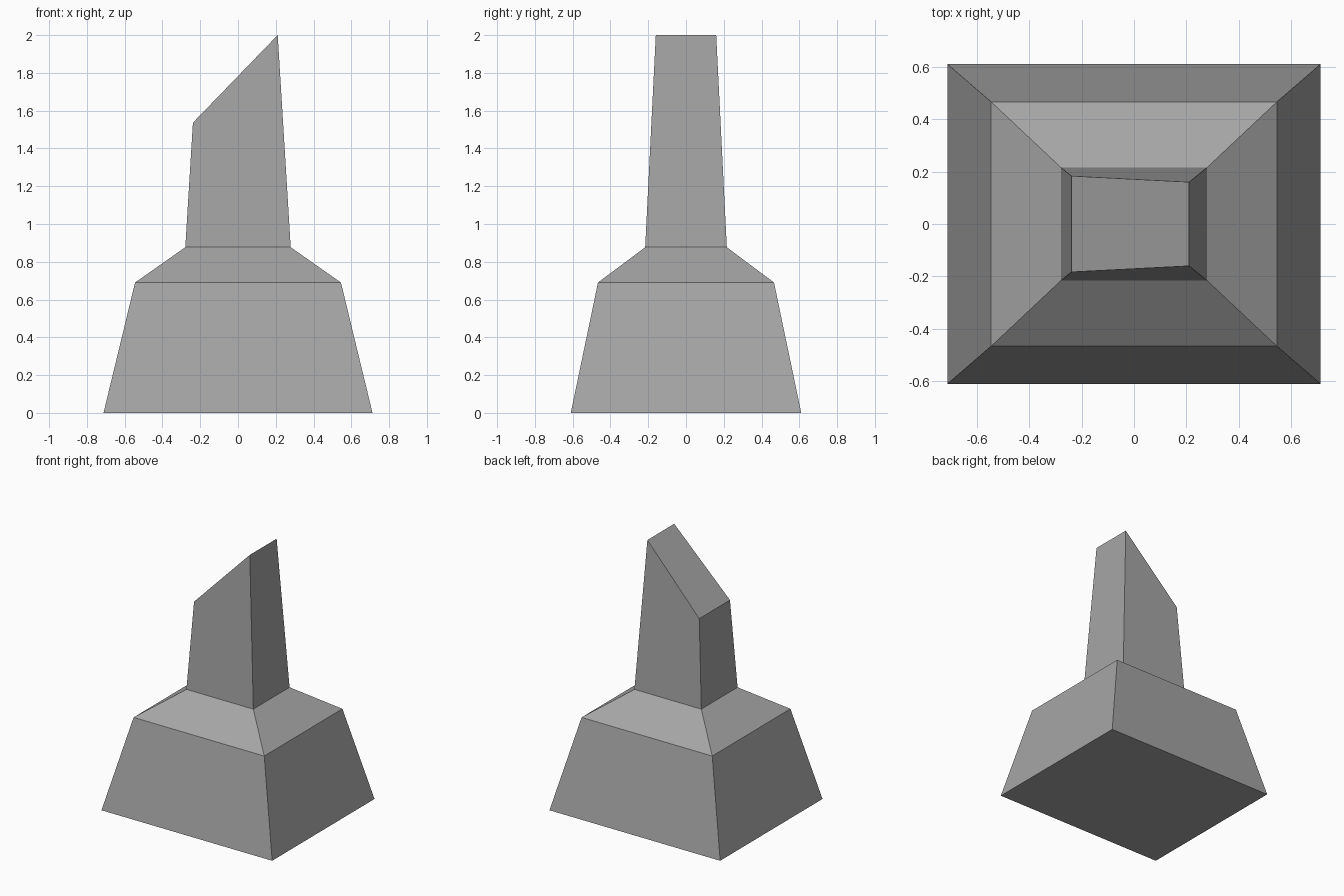
import bpy
import bmesh
from mathutils import Vector

if "Cube" in bpy.data.objects:
    bpy.data.objects.remove(bpy.data.objects["Cube"])

# Single grey stone colour
stone = bpy.data.materials.new("grey_stone")
stone.diffuse_color = (0.38, 0.38, 0.38, 1)
stone.use_nodes = True
stone.node_tree.nodes["Principled BSDF"].inputs["Base Color"].default_value = stone.diffuse_color

# Rectangular cross-sections from the ground up: half width, half depth, height
sections = [
    (0.712, 0.61, 0.0),      # foot of plinth
    (0.545, 0.466, 0.69),    # plinth shoulder
    (0.279, 0.216, 0.877),   # foot of shaft
    (0.198, 0.150, 2.2),     # uncut shaft top
]

bm = bmesh.new()
rings = [[bm.verts.new((sx * x, sy * y, z))
          for sx, sy in ((-1, -1), (1, -1), (1, 1), (-1, 1))]
         for x, y, z in sections]
for low, high in zip(rings, rings[1:]):
    for i in range(4):
        j = (i + 1) % 4
        bm.faces.new((low[i], low[j], high[j], high[i]))
bm.faces.new(rings[0][::-1])
bm.faces.new(rings[-1])

# Slanted cut across the shaft top, then cap it
cut = bmesh.ops.bisect_plane(
    bm, geom=bm.verts[:] + bm.edges[:] + bm.faces[:],
    plane_co=Vector((0.21, 0, 2.0)), plane_no=Vector((-0.466, 0, 0.451)),
    clear_outer=True)
edges = [g for g in cut["geom_cut"] if isinstance(g, bmesh.types.BMEdge)]
bmesh.ops.contextual_create(bm, geom=edges)
bmesh.ops.recalc_face_normals(bm, faces=bm.faces[:])

mesh = bpy.data.meshes.new("stepped_pillar")
bm.to_mesh(mesh)
bm.free()
mesh.materials.append(stone)
pillar = bpy.data.objects.new("stepped_pillar", mesh)
bpy.context.collection.objects.link(pillar)
